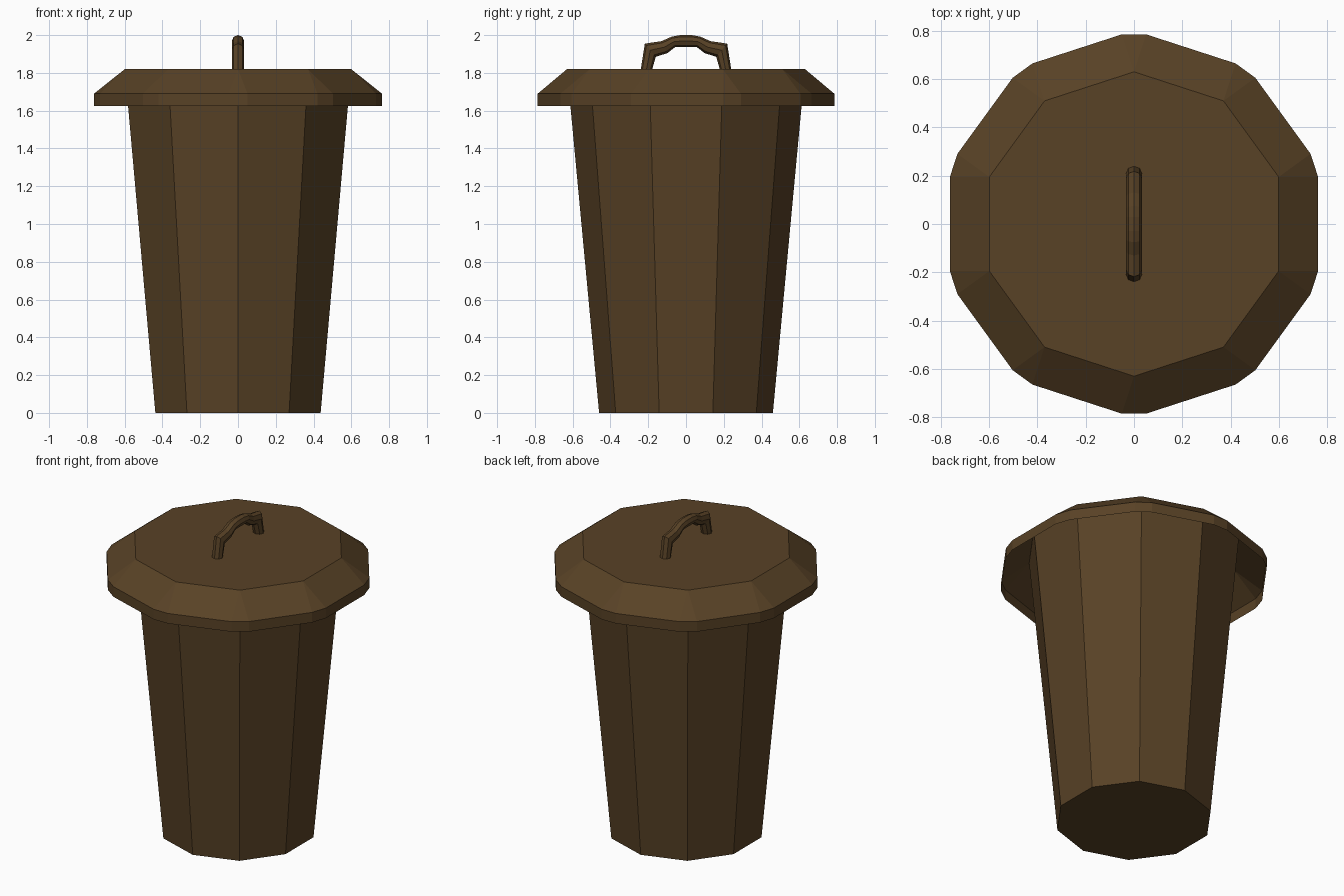
import bpy, bmesh, math
from mathutils import Vector

if "Cube" in bpy.data.objects:
    bpy.data.objects.remove(bpy.data.objects["Cube"])

SIDES = 10
brown = bpy.data.materials.new("dark brown")
brown.diffuse_color = (0.098, 0.054, 0.019, 1)
brown.use_nodes = True
brown.node_tree.nodes["Principled BSDF"].inputs["Base Color"].default_value = brown.diffuse_color


def finish(name, bm):
    bmesh.ops.recalc_face_normals(bm, faces=bm.faces)
    me = bpy.data.meshes.new(name)
    bm.to_mesh(me)
    bm.free()
    me.materials.append(brown)
    ob = bpy.data.objects.new(name, me)
    bpy.context.collection.objects.link(ob)
    return ob


def bridge(bm, a, b):
    n = len(a)
    for i in range(n):
        j = (i + 1) % n
        bm.faces.new((a[i], a[j], b[j], b[i]))


def direction(i):
    a = math.pi / 2 + i * 2 * math.pi / SIDES
    return Vector((math.cos(a), math.sin(a), 0))


def ring(bm, r, z):
    return [bm.verts.new(direction(i) * r + Vector((0, 0, z))) for i in range(SIDES)]


# tapered ten-sided bin, running up under the lid
bm = bmesh.new()
low, high = ring(bm, 0.46, 0), ring(bm, 0.63, 1.818)
bridge(bm, low, high)
bm.faces.new(low[::-1])
finish("bin_body", bm)

# lid: flat top, sloping panels pushed out from each edge, short skirt, open below
bm = bmesh.new()
top = ring(bm, 0.63, 1.82)
bm.faces.new(top)
rim, skirt = [], []
for i in range(SIDES):
    out = direction(i + 0.5) * 0.163
    for k in (i, (i + 1) % SIDES):
        p = top[k].co + out
        rim.append(bm.verts.new((p.x, p.y, 1.69)))
        skirt.append(bm.verts.new((p.x, p.y, 1.625)))
for i in range(SIDES):
    j = (i + 1) % SIDES
    bm.faces.new((top[i], rim[2 * i], rim[2 * i + 1], top[j]))
    bm.faces.new((top[j], rim[2 * i + 1], rim[(2 * i + 2) % len(rim)]))
bridge(bm, rim, skirt)
finish("lid", bm)

# arched handle: round sections between outer and inner side profiles
half = [((0.24, 1.815), (0.18, 1.815)), ((0.218, 1.955), (0.16, 1.885)),
        ((0.13, 1.968), (0.098, 1.905)), ((0.075, 1.992), (0.057, 1.937)),
        ((0.03, 2.0), (0.025, 1.937))]
mirrored = [((-o[0], o[1]), (-i[0], i[1])) for o, i in reversed(half)]
bm = bmesh.new()
sections = []
for o, i in half + mirrored:
    o, i = Vector((0, *o)), Vector((0, *i))
    mid, rad = (o + i) / 2, (o - i) / 2
    sections.append([bm.verts.new(mid + rad * math.cos(t) + Vector((0.033 * math.sin(t), 0, 0)))
                     for t in (k * math.pi / 4 for k in range(8))])
for a, b in zip(sections, sections[1:]):
    bridge(bm, a, b)
bm.faces.new(sections[0])
bm.faces.new(sections[-1])
finish("lid_handle", bm)
